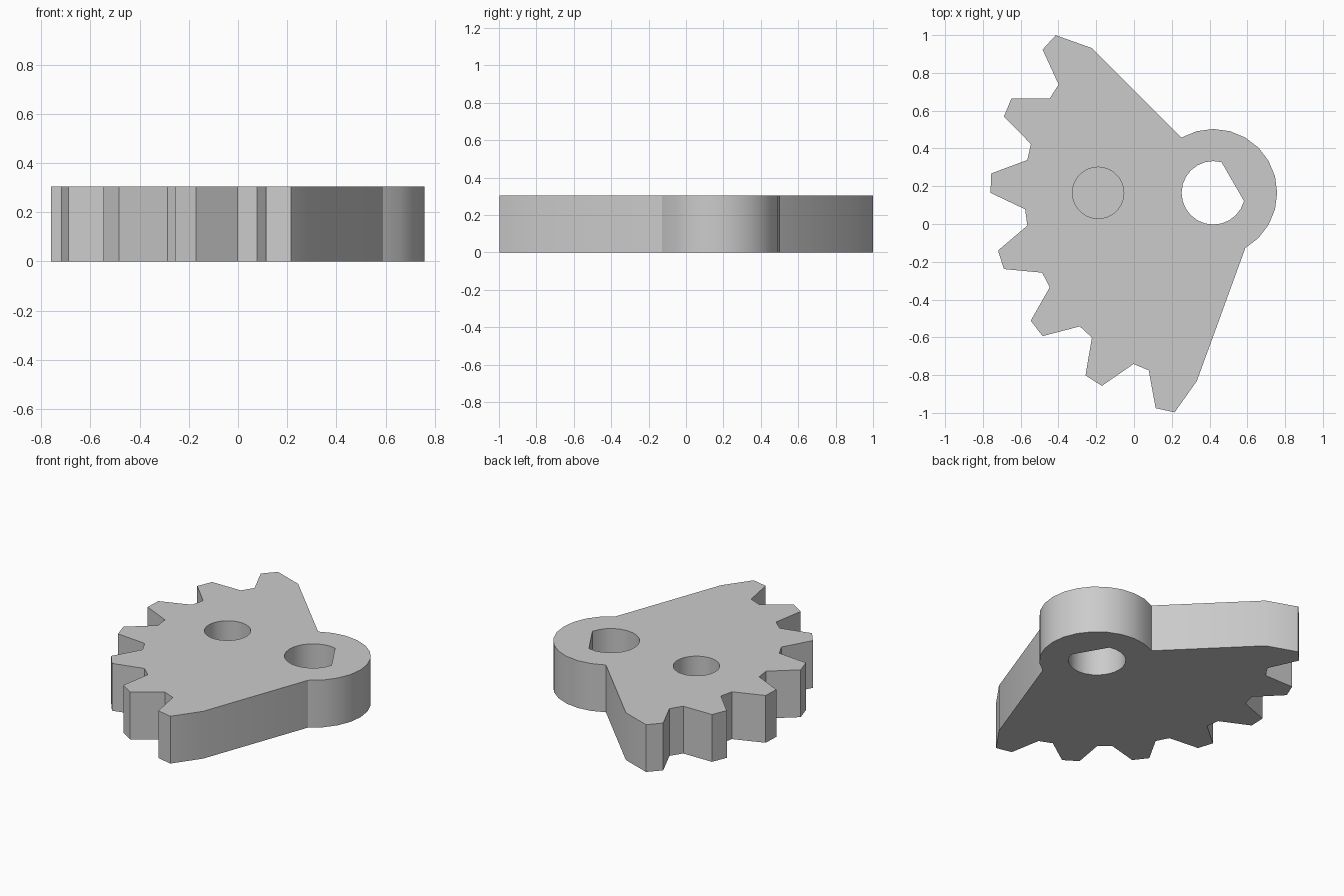
import bpy
import bmesh
from math import cos, sin, radians

cube = bpy.data.objects.get("Cube")
if cube:
    bpy.data.objects.remove(cube, do_unlink=True)

CX, CY = 0.42, 0.165          # pivot axis, centre of the gear arc
HEIGHT = 0.305
ROOT, TIP, HUB, BORE = 1.0, 1.18, 0.338, 0.168

grey = bpy.data.materials.new("plain grey")
grey.use_nodes = True
COLOUR = (0.6, 0.6, 0.6, 1)
grey.diffuse_color = COLOUR
grey.node_tree.nodes["Principled BSDF"].inputs["Base Color"].default_value = COLOUR


def polar(r, deg, x=CX, y=CY):
    return x + r * cos(radians(deg)), y + r * sin(radians(deg))


def prism(name, outline, z0, z1):
    """Upright solid from a counter-clockwise outline."""
    bm = bmesh.new()
    base = bm.faces.new([bm.verts.new((x, y, z0)) for x, y in outline])
    ext = bmesh.ops.extrude_face_region(bm, geom=[base], use_keep_orig=True)
    top = [v for v in ext["geom"] if isinstance(v, bmesh.types.BMVert)]
    bmesh.ops.translate(bm, verts=top, vec=(0, 0, z1 - z0))
    bmesh.ops.recalc_face_normals(bm, faces=bm.faces)
    mesh = bpy.data.meshes.new(name)
    bm.to_mesh(mesh)
    bm.free()
    mesh.materials.append(grey)
    obj = bpy.data.objects.new(name, mesh)
    bpy.context.collection.objects.link(obj)
    return obj


def cut(body, cutter):
    mod = body.modifiers.new("hole", "BOOLEAN")
    mod.operation = "DIFFERENCE"
    mod.solver = "EXACT"
    mod.object = cutter
    bpy.context.view_layer.objects.active = body
    bpy.ops.object.modifier_apply(modifier=mod.name)
    bpy.data.objects.remove(cutter, do_unlink=True)


# Seven teeth along the gear arc, then the rounded hub
outline = []
for start in range(130, 251, 20):
    for step, r in ((0, ROOT), (5, TIP), (10, TIP), (15, ROOT)):
        outline.append(polar(r, start + step))
outline += [polar(HUB, a) for a in range(-60, 121, 15)]
sector = prism("gear_sector", outline, 0, HEIGHT)

# D-shaped shaft bore, right through the hub
bore = [polar(BORE, a) for a in range(75, 346, 15)]
cut(sector, prism("shaft_bore", bore, -0.1, HEIGHT + 0.1))

# Blind round pocket in the upper face
pocket = [polar(0.136, a, -0.19, CY) for a in range(0, 360, 10)]
cut(sector, prism("round_pocket", pocket, 0.1, HEIGHT + 0.1))

bpy.ops.object.select_all(action="DESELECT")
sector.select_set(True)
bpy.context.view_layer.objects.active = sector
bpy.ops.object.shade_smooth_by_angle(angle=radians(30))
